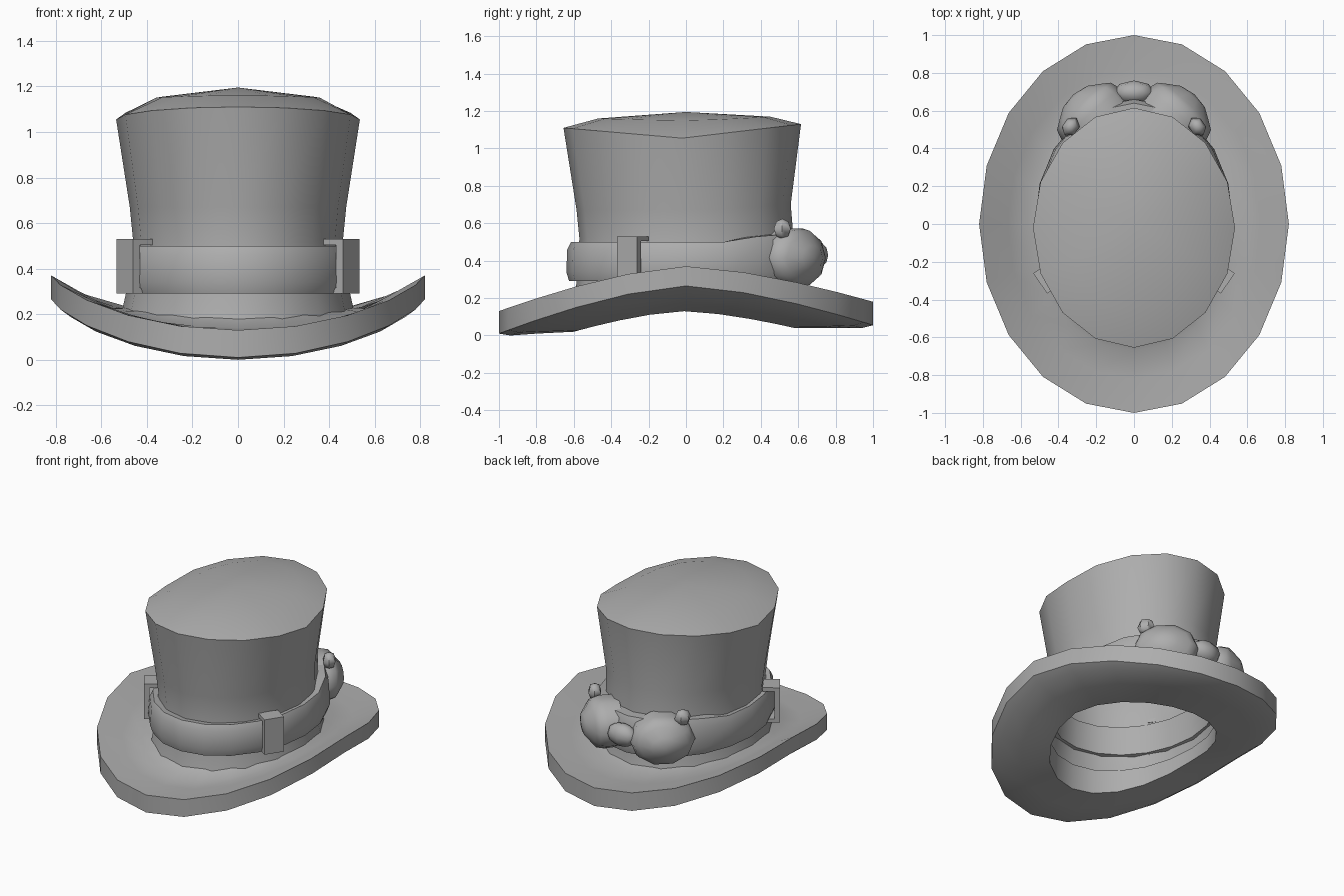
import bpy, bmesh, math
from mathutils import Matrix, Vector

if "Cube" in bpy.data.objects:
    bpy.data.objects.remove(bpy.data.objects["Cube"])

felt = bpy.data.materials.new("plain_grey")
felt.use_nodes = True
GREY = (0.42, 0.42, 0.42, 1)
felt.diffuse_color = GREY
felt.node_tree.nodes["Principled BSDF"].inputs["Base Color"].default_value = GREY


def finish(name, bm, angle=40):
    bmesh.ops.recalc_face_normals(bm, faces=bm.faces)
    mesh = bpy.data.meshes.new(name)
    bm.to_mesh(mesh)
    bm.free()
    mesh.materials.append(felt)
    obj = bpy.data.objects.new(name, mesh)
    bpy.context.collection.objects.link(obj)
    bpy.ops.object.select_all(action='DESELECT')
    obj.select_set(True)
    bpy.context.view_layer.objects.active = obj
    bpy.ops.object.shade_smooth_by_angle(angle=math.radians(angle))
    return obj


def oval(bm, n, a, front, back, height):
    """Ring of points; height is a function of the sine (-1 front, 1 back)."""
    pts = []
    for i in range(n):
        t = 2 * math.pi * i / n
        s = math.sin(t)
        y = (back - front) / 2 + s * (front + back) / 2
        pts.append(bm.verts.new((a * math.cos(t), y, height(s))))
    return pts


def bridge(bm, r1, r2):
    n = len(r1)
    for i in range(n):
        j = (i + 1) % n
        bm.faces.new((r1[i], r1[j], r2[j], r2[i]))


def saddle(side, front, back, power=1.5):
    """Height that falls from the sides towards the front and back."""
    return lambda s: side - (side - (front if s < 0 else back)) * abs(s) ** power


# Brim: closed saddle-shaped ring with a thick upright edge
bm = bmesh.new()
section = [
    (0.47, 0.60, 0.58, saddle(0.13, 0.02, 0.04)),
    (0.64, 0.80, 0.80, saddle(0.17, 0.01, 0.04)),
    (0.77, 0.94, 0.94, saddle(0.225, 0.0, 0.04)),
    (0.82, 1.00, 1.00, saddle(0.265, 0.01, 0.055)),
    (0.82, 1.00, 1.00, saddle(0.37, 0.13, 0.18)),
    (0.67, 0.82, 0.82, saddle(0.285, 0.13, 0.17)),
    (0.56, 0.67, 0.66, saddle(0.225, 0.14, 0.17)),
    (0.48, 0.59, 0.57, saddle(0.23, 0.19, 0.20)),
]
rings = [oval(bm, 20, *s) for s in section]
for i, r in enumerate(rings):
    bridge(bm, r, rings[(i + 1) % len(rings)])
finish("brim", bm, 45)

# Crown: hollow wall that flares upward, closed by a shallow dome
bm = bmesh.new()
section = [
    (0.515, 0.62, 0.61, saddle(0.19, 0.13, 0.15)),
    (0.49, 0.585, 0.58, saddle(0.30, 0.28, 0.28)),
    (0.46, 0.57, 0.575, saddle(0.52, 0.52, 0.52)),
    (0.475, 0.585, 0.56, saddle(0.67, 0.67, 0.70)),
    (0.535, 0.655, 0.615, saddle(1.055, 1.11, 1.13, 1)),
    (0.36, 0.47, 0.45, saddle(1.15, 1.16, 1.17)),
]
rings = [oval(bm, 16, *s) for s in section]
for r1, r2 in zip(rings, rings[1:]):
    bridge(bm, r1, r2)
peak = bm.verts.new((0, 0, 1.195))
top = rings[-1]
for i, v in enumerate(top):
    bm.faces.new((v, top[(i + 1) % len(top)], peak))
finish("crown", bm)


# Band: strap around the crown, widening towards the goggles
def strap_height(base, rise):
    def height(s):
        k = min(max((s - 0.3) / 0.4, 0), 1)
        return base + rise * k
    return height


bm = bmesh.new()
section = [
    (0.47, 0.56, 0.56, strap_height(0.30, 0)),
    (0.505, 0.625, 0.65, strap_height(0.29, 0)),
    (0.525, 0.64, 0.665, strap_height(0.34, 0)),
    (0.515, 0.635, 0.66, strap_height(0.46, 0.03)),
    (0.495, 0.615, 0.64, strap_height(0.50, 0.04)),
    (0.45, 0.55, 0.55, strap_height(0.49, 0.05)),
]
rings = [oval(bm, 20, *s) for s in section]
for i, r in enumerate(rings):
    bridge(bm, r, rings[(i + 1) % len(rings)])
finish("band", bm, 50)


def frame(origin, forward):
    """Local z points along forward, local y stays upright."""
    z = Vector(forward).normalized()
    y = Vector((0, 0, 1))
    x = y.cross(z).normalized()
    y = z.cross(x)
    m = Matrix((x, y, z)).transposed().to_4x4()
    m.translation = origin
    return m


def box(bm, place, center, size):
    m = place @ Matrix.Translation(center) @ Matrix.Diagonal((*size, 1))
    bmesh.ops.create_cube(bm, size=1, matrix=m)


for side, label in ((1, "left"), (-1, "right")):
    # Buckle: flat loop with lips folded over the band
    bm = bmesh.new()
    place = frame((side * 0.482, -0.305, 0.41), (side * 0.83, -0.56, 0))
    box(bm, place, (0, 0, 0), (0.13, 0.24, 0.035))
    box(bm, place, (0, 0.107, -0.045), (0.13, 0.026, 0.09))
    box(bm, place, (0, -0.107, -0.03), (0.13, 0.026, 0.06))
    finish(label + "_buckle", bm, 30)

    # Goggle: eye cup and domed lens turned about an outward axis
    bm = bmesh.new()
    place = frame((side * 0.245, 0.6, 0.415), (side * 0.66, 0.75, 0.0))
    outline = [(0.20, -0.12), (0.205, -0.02), (0.19, 0.03),
               (0.155, 0.055), (0.085, 0.10)]
    n = 10
    rings = []
    for r, d in outline:
        rings.append([bm.verts.new(place @ Vector((
            r * math.cos(2 * math.pi * i / n),
            0.8 * r * math.sin(2 * math.pi * i / n), d))) for i in range(n)])
    for r1, r2 in zip(rings, rings[1:]):
        bridge(bm, r1, r2)
    tip = bm.verts.new(place @ Vector((0, 0, 0.115)))
    for i in range(n):
        bm.faces.new((rings[-1][i], rings[-1][(i + 1) % n], tip))
    bm.faces.new(rings[0])
    finish(label + "_goggle", bm, 45)

    # Knob: small faceted stud on the upper outer corner
    bm = bmesh.new()
    m = (Matrix.Translation((side * 0.335, 0.515, 0.57))
         @ Matrix.Rotation(side * 0.6, 4, 'Z')
         @ Matrix.Diagonal((0.045, 0.055, 0.055, 1)))
    bmesh.ops.create_uvsphere(bm, u_segments=6, v_segments=4, radius=1, matrix=m)
    finish(label + "_knob", bm, 50)

# Nose bridge joining the goggles
bm = bmesh.new()
m = Matrix.Translation((0, 0.695, 0.43)) @ Matrix.Diagonal((0.11, 0.065, 0.075, 1))
bmesh.ops.create_uvsphere(bm, u_segments=8, v_segments=6, radius=1, matrix=m)
finish("goggle_bridge", bm, 50)
